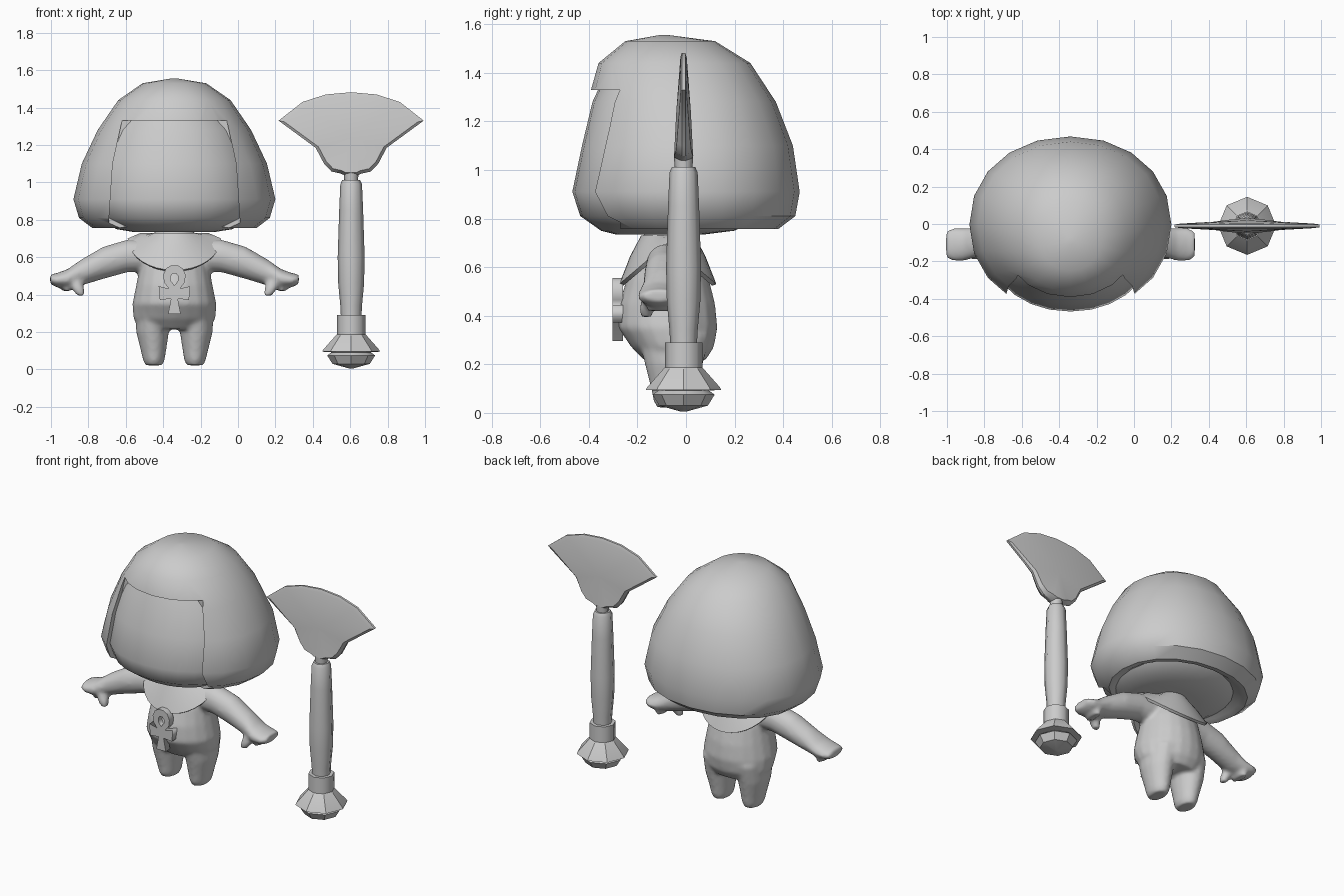
import bpy, bmesh, math

if "Cube" in bpy.data.objects:
    bpy.data.objects.remove(bpy.data.objects["Cube"])

CX = -0.34            # character centre line
mat = bpy.data.materials.new("plain_grey")
mat.diffuse_color = (0.6, 0.6, 0.6, 1)
mat.use_nodes = True
mat.node_tree.nodes["Principled BSDF"].inputs["Base Color"].default_value = mat.diffuse_color


def finish(name, bm, smooth=40):
    """Turn a bmesh into a shaded object."""
    bmesh.ops.recalc_face_normals(bm, faces=bm.faces)
    me = bpy.data.meshes.new(name)
    bm.to_mesh(me)
    bm.free()
    ob = bpy.data.objects.new(name, me)
    bpy.context.collection.objects.link(ob)
    me.materials.append(mat)
    shade(ob, smooth)
    return ob


def shade(ob, angle):
    bpy.ops.object.select_all(action='DESELECT')
    ob.select_set(True)
    bpy.context.view_layer.objects.active = ob
    bpy.ops.object.shade_smooth_by_angle(angle=math.radians(angle))


def bake(ob, angle):
    """Apply all modifiers and shade again."""
    dg = bpy.context.evaluated_depsgraph_get()
    me = bpy.data.meshes.new_from_object(ob.evaluated_get(dg))
    ob.modifiers.clear()
    ob.data = me
    if not me.materials:
        me.materials.append(mat)
    shade(ob, angle)


def loft(bm, rows, n=20, power=2.0, along_x=0):
    """Closed loft. Rows: (height, centre_a, centre_b, radius_a, radius_b)."""
    rings = []
    for h, ca, cb, ra, rb in rows:
        ring = []
        for i in range(n):
            t = 2 * math.pi * i / n
            c, s = math.cos(t), math.sin(t)
            a = ca + ra * math.copysign(abs(c) ** (2 / power), c)
            b = cb + rb * math.copysign(abs(s) ** (2 / power), s)
            co = (CX + along_x * h, a, b) if along_x else (a, b, h)
            ring.append(bm.verts.new(co))
        rings.append(ring)
    for r0, r1 in zip(rings, rings[1:]):
        for i in range(n):
            j = (i + 1) % n
            bm.faces.new((r0[i], r0[j], r1[j], r1[i]))
    bm.faces.new(rings[0][::-1])
    bm.faces.new(rings[-1])


def front_back(rows):
    """Rows (z, half width, front y, back y) to loft rows on the centre line."""
    return [(z, CX, (f + b) / 2, rx, (b - f) / 2) for z, rx, f, b in rows]


# Hair: bob cut with a window cut out for the face
bm = bmesh.new()
loft(bm, front_back([
    (0.80, 0.34, -0.30, 0.30), (0.765, 0.40, -0.33, 0.34), (0.757, 0.44, -0.36, 0.38),
    (0.81, 0.51, -0.44, 0.45), (0.91, 0.54, -0.475, 0.468), (1.10, 0.495, -0.44, 0.44),
    (1.28, 0.41, -0.405, 0.37), (1.44, 0.30, -0.36, 0.265), (1.53, 0.17, -0.25, 0.12),
    (1.555, 0.02, -0.11, -0.07)]), 20, 2.1)
hair = finish("hair", bm)

bm = bmesh.new()
outline = [(-0.36, 0.6), (0.36, 0.6), (0.35, 0.8), (0.33, 1.1), (0.28, 1.33),
           (-0.28, 1.33), (-0.33, 1.1), (-0.35, 0.8)]
front = [bm.verts.new((CX + x, -0.8, z)) for x, z in outline]
back = [bm.verts.new((CX + x, -0.27, z)) for x, z in outline]
bm.faces.new(front)
bm.faces.new(back[::-1])
for i in range(len(outline)):
    j = (i + 1) % len(outline)
    bm.faces.new((front[i], front[j], back[j], back[i]))
cutter = finish("face_window_cutter", bm)
cutter.hide_render = True
mod = hair.modifiers.new("window", 'BOOLEAN')
mod.operation = 'DIFFERENCE'
mod.solver = 'EXACT'
mod.object = cutter
bake(hair, 40)
bpy.data.objects.remove(cutter)

# Head: smooth face filling the window
bm = bmesh.new()
loft(bm, front_back([
    (0.735, 0.22, -0.29, 0.08), (0.75, 0.31, -0.35, 0.20), (0.81, 0.42, -0.435, 0.32),
    (0.91, 0.465, -0.468, 0.38), (1.10, 0.43, -0.428, 0.36), (1.28, 0.36, -0.385, 0.30),
    (1.42, 0.24, -0.32, 0.18)]), 28, 2.1)
finish("head", bm, 50)

# Body: torso, legs, arms and thumbs blended together
bm = bmesh.new()
loft(bm, front_back([
    (0.75, 0.10, -0.17, 0.03), (0.66, 0.14, -0.20, 0.06), (0.55, 0.185, -0.245, 0.095),
    (0.45, 0.205, -0.275, 0.12), (0.35, 0.225, -0.28, 0.13), (0.27, 0.22, -0.225, 0.115),
    (0.215, 0.17, -0.17, 0.08)]))
for s in (-1, 1):
    loft(bm, [(0.32, CX + s * 0.11, -0.05, 0.10, 0.15), (0.20, CX + s * 0.117, -0.05, 0.088, 0.12),
              (0.10, CX + s * 0.112, -0.05, 0.068, 0.095), (0.05, CX + s * 0.11, -0.05, 0.058, 0.085),
              (0.022, CX + s * 0.11, -0.05, 0.045, 0.07)], 16)
    loft(bm, [(0.08, -0.08, 0.61, 0.08, 0.085), (0.25, -0.085, 0.607, 0.08, 0.088),
              (0.38, -0.09, 0.57, 0.082, 0.087), (0.50, -0.10, 0.517, 0.078, 0.07),
              (0.57, -0.11, 0.485, 0.088, 0.052), (0.63, -0.11, 0.477, 0.088, 0.038),
              (0.665, -0.11, 0.483, 0.07, 0.026)], 16, along_x=s)
    # thumb hanging below the palm, towards the front
    loft(bm, [(0.395, CX + s * 0.50, -0.165, 0.022, 0.026), (0.43, CX + s * 0.515, -0.16, 0.034, 0.034),
              (0.48, CX + s * 0.53, -0.14, 0.04, 0.04)], 10)
    # lower finger curl
    loft(bm, [(0.42, CX + s * 0.575, -0.10, 0.025, 0.06), (0.47, CX + s * 0.58, -0.10, 0.04, 0.07)], 10)
body = finish("body", bm)
rm = body.modifiers.new("blend", 'REMESH')
rm.mode = 'VOXEL'
rm.voxel_size = 0.012
sm = body.modifiers.new("soften", 'SMOOTH')
sm.factor = 0.5
sm.iterations = 6
bake(body, 60)

# Collar: draped cone, lower at the front and back
bm = bmesh.new()
n = 32
rings = []
for k in (0, 0.5, 1):
    ring = []
    for i in range(n):
        t = 2 * math.pi * i / n
        rim_z = 0.70 - 0.17 * abs(math.sin(t))
        ring.append(bm.verts.new((CX + (0.11 + 0.14 * k) * math.cos(t),
                                  -0.075 + (0.11 + 0.09 * k) * math.sin(t),
                                  0.73 + (rim_z - 0.73) * k + 0.015 * math.sin(math.pi * k))))
    rings.append(ring)
for r0, r1 in zip(rings, rings[1:]):
    for i in range(n):
        j = (i + 1) % n
        bm.faces.new((r0[i], r0[j], r1[j], r1[i]))
collar = finish("collar", bm)
so = collar.modifiers.new("thickness", 'SOLIDIFY')
so.thickness = 0.018
bake(collar, 40)

# Pendant: looped cross plate with a teardrop hole
right = [(0.034, 0.295), (0.018, 0.378), (0.078, 0.372), (0.084, 0.445), (0.03, 0.432),
         (0.055, 0.465), (0.06, 0.505), (0.045, 0.54), (0.018, 0.556)]
hole = [(0, 0.448), (0.02, 0.475), (0.02, 0.498), (0.01, 0.512)]
cu = bpy.data.curves.new("pendant", 'CURVE')
cu.dimensions = '2D'
cu.fill_mode = 'BOTH'
cu.extrude = 0.022
for half in (right, hole):
    pts = half + [(-x, z) for x, z in reversed(half) if x > 0]
    sp = cu.splines.new('POLY')
    sp.points.add(len(pts) - 1)
    for p, (x, z) in zip(sp.points, pts):
        p.co = (x, z, 0, 1)
    sp.use_cyclic_u = True
cu.materials.append(mat)
pendant = bpy.data.objects.new("pendant", cu)
pendant.location = (CX, -0.281, 0)
pendant.rotation_euler = (math.pi / 2, 0, 0)
bpy.context.collection.objects.link(pendant)

# Staff: faceted pommel, ring and eight-sided shaft
SX, SY = 0.605, -0.01


def turned(name, profile, angle):
    bm = bmesh.new()
    loft(bm, [(z, SX, SY, r, r) for z, r in profile], 8)
    return finish(name, bm, angle)


turned("staff_pommel", [(0.005, 0.01), (0.03, 0.10), (0.075, 0.128), (0.095, 0.10)], 30)
turned("staff_flange", [(0.09, 0.08), (0.095, 0.155), (0.105, 0.15), (0.19, 0.075)], 30)
turned("staff_ring", [(0.185, 0.077), (0.29, 0.077)], 50)
turned("staff_shaft", [(0.28, 0.055), (0.34, 0.058), (0.46, 0.069), (0.60, 0.072), (0.85, 0.064),
                       (0.99, 0.058), (1.012, 0.048)], 50)
turned("staff_neck", [(1.0, 0.036), (1.03, 0.038), (1.06, 0.04)], 50)

# Fan head: thin edge swelling to a thicker middle and base
half = [(0.03, 1.035), (0.055, 1.047), (0.105, 1.058), (0.145, 1.10), (0.19, 1.185), (0.388, 1.33),
        (0.26, 1.43), (0.135, 1.47)]
pts = half + [(0, 1.482)] + [(-x, z) for x, z in reversed(half)]
bm = bmesh.new()
edge = [[bm.verts.new((SX + x, SY + s * 0.007, z)) for x, z in pts] for s in (-1, 1)]
m = len(pts)
for i in range(m):
    j = (i + 1) % m
    bm.faces.new((edge[0][i], edge[0][j], edge[1][j], edge[1][i]))
for ring, s in zip(edge, (-1, 1)):
    inner = []
    for x, z in pts:
        zi = 1.25 + (z - 1.25) * 0.92
        depth = 0.012 + 0.03 * (1.48 - zi) / 0.43 * max(0, 1 - abs(x) / 0.39)
        inner.append(bm.verts.new((SX + x * 0.92, SY + s * depth, zi)))
    for i in range(m):
        j = (i + 1) % m
        bm.faces.new((ring[i], ring[j], inner[j], inner[i]))
    centre = bm.verts.new((SX, SY + s * 0.03, 1.24))
    for i in range(m):
        bm.faces.new((inner[i], inner[(i + 1) % m], centre))
finish("staff_fan", bm, 30)
